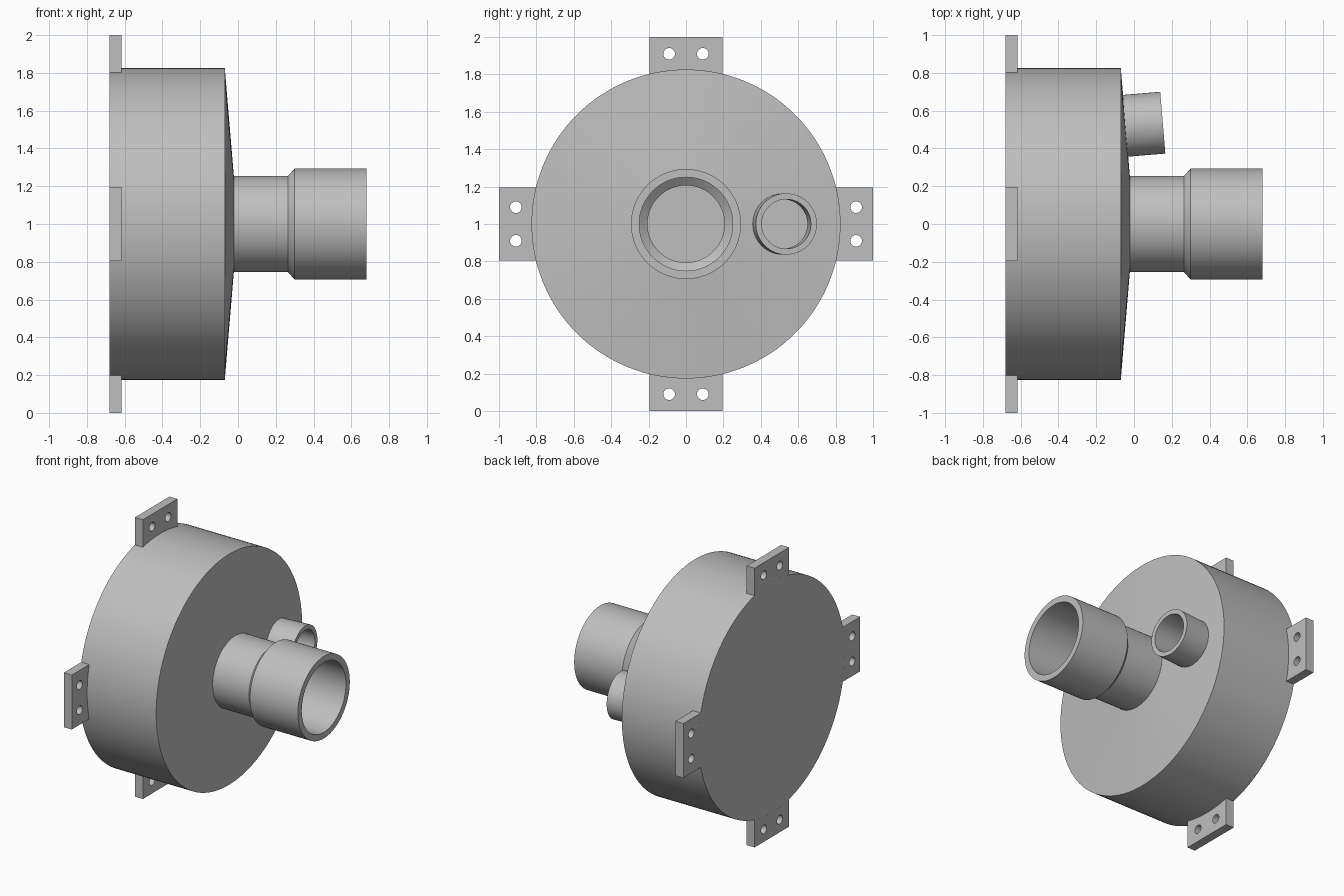
import bpy, bmesh
from math import sin, cos, pi, asin, atan2, radians
from mathutils import Matrix, Vector

cube = bpy.data.objects.get("Cube")
if cube:
    bpy.data.objects.remove(cube, do_unlink=True)

GREY = (0.52, 0.52, 0.52, 1)
metal = bpy.data.materials.new("plain_grey")
metal.use_nodes = True
metal.diffuse_color = GREY
metal.node_tree.nodes["Principled BSDF"].inputs["Base Color"].default_value = GREY

BACK, RIM, RADIUS = -0.68, -0.07, 0.826
CENTRE = Vector((0, 0, 1))


def finish(name, bm):
    bmesh.ops.remove_doubles(bm, verts=bm.verts, dist=1e-5)
    bmesh.ops.recalc_face_normals(bm, faces=bm.faces)
    mesh = bpy.data.meshes.new(name)
    bm.to_mesh(mesh)
    bm.free()
    mesh.materials.append(metal)
    obj = bpy.data.objects.new(name, mesh)
    bpy.context.collection.objects.link(obj)
    return obj


def lathe(name, profile, closed=True, steps=128):
    """Revolve (x, radius) points around the x axis."""
    bm = bmesh.new()
    verts = [bm.verts.new((x, 0, r)) for x, r in profile]
    edges = [bm.edges.new(pair) for pair in zip(verts, verts[1:])]
    if closed:
        edges.append(bm.edges.new((verts[-1], verts[0])))
    bmesh.ops.spin(bm, geom=verts + edges, cent=(0, 0, 0), axis=(1, 0, 0),
                   angle=2 * pi, steps=steps)
    return finish(name, bm)


def activate(obj):
    bpy.ops.object.select_all(action='DESELECT')
    obj.select_set(True)
    bpy.context.view_layer.objects.active = obj


def cut(obj, cutter):
    mod = obj.modifiers.new("cut", 'BOOLEAN')
    mod.operation, mod.solver, mod.object = 'DIFFERENCE', 'EXACT', cutter
    bpy.context.view_layer.update()
    activate(obj)
    bpy.ops.object.modifier_apply(modifier=mod.name)
    bpy.data.objects.remove(cutter, do_unlink=True)


def smooth(obj):
    activate(obj)
    bpy.ops.object.shade_smooth_by_angle(angle=radians(30))


# Hollow drum with a shallow conical lid
drum = lathe("drum", [(BACK, 0), (BACK, RADIUS), (RIM, RADIUS), (-0.02, 0.23),
                      (-0.055, 0.23), (-0.10, 0.79), (-0.64, 0.79), (-0.64, 0)],
             closed=False)
drum.location = CENTRE

# Main pipe with a wider socket
main_pipe = lathe("main_pipe", [(-0.055, 0.255), (0.265, 0.255), (0.30, 0.294),
                                (0.68, 0.294), (0.68, 0.25), (0.30, 0.25),
                                (0.265, 0.206), (-0.055, 0.206)])
main_pipe.location = CENTRE

# Small pipe, square to the lid slope
place = (Matrix.Translation((-0.045, 0.52, 1))
         @ Matrix.Rotation(atan2(0.05, 0.6), 4, 'Z'))
small_pipe = lathe("small_pipe", [(-0.03, 0.164), (0.198, 0.164),
                                  (0.198, 0.132), (-0.03, 0.132)], steps=64)
small_pipe.matrix_world = place
hole = lathe("lid_hole_cutter", [(-0.1, 0), (-0.1, 0.145), (0.1, 0.145), (0.1, 0)],
             closed=False, steps=64)
hole.matrix_world = place
cut(drum, hole)

# Mounting tabs, each hugging the drum, with two bolt holes
HALF, THICK = 0.195, 0.063
for i, side in enumerate(("top", "left", "bottom", "right")):
    bm = bmesh.new()
    reach = asin(HALF / RADIUS)
    arc = [reach * (k / 8 - 1) for k in range(17)]
    outline = [(RADIUS * sin(a), RADIUS * cos(a)) for a in arc]
    outline += [(HALF, 1), (-HALF, 1)]
    face = bm.faces.new([bm.verts.new((BACK, y, z)) for y, z in outline])
    out = bmesh.ops.extrude_face_region(bm, geom=[face])
    moved = [v for v in out["geom"] if isinstance(v, bmesh.types.BMVert)]
    bmesh.ops.translate(bm, verts=moved, vec=(THICK, 0, 0))
    tab = finish(side + "_tab", bm)
    for y in (-0.09, 0.09):
        bolt = lathe("bolt_cutter", [(-0.8, 0), (-0.8, 0.031), (-0.5, 0.031), (-0.5, 0)],
                     closed=False, steps=32)
        bolt.location = (0, y, 0.91)
        cut(tab, bolt)
    tab.matrix_world = (Matrix.Translation(CENTRE)
                        @ Matrix.Rotation(i * pi / 2, 4, 'X'))
    smooth(tab)

for part in (drum, main_pipe, small_pipe):
    smooth(part)
